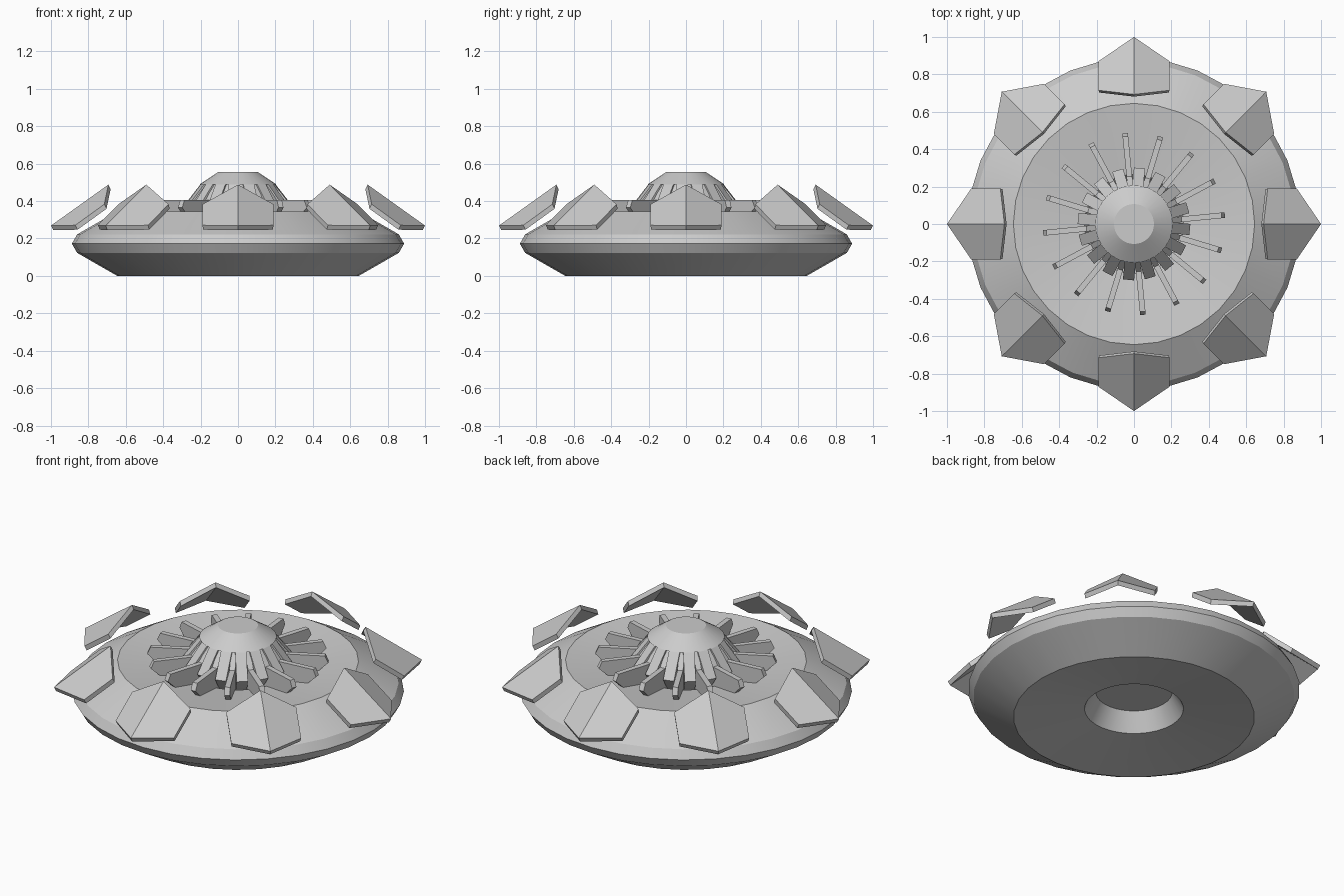
import bpy, bmesh, math

if "Cube" in bpy.data.objects:
    bpy.data.objects.remove(bpy.data.objects["Cube"])

def finish(name, bm, smooth=False):
    bmesh.ops.recalc_face_normals(bm, faces=bm.faces)
    me = bpy.data.meshes.new(name)
    bm.to_mesh(me)
    bm.free()
    ob = bpy.data.objects.new(name, me)
    bpy.context.collection.objects.link(ob)
    if smooth:
        bpy.ops.object.select_all(action='DESELECT')
        ob.select_set(True)
        bpy.context.view_layer.objects.active = ob
        bpy.ops.object.shade_smooth_by_angle(angle=math.radians(20))
    return ob

def lathe(name, profile, n=32):
    """Closed solid of revolution; profile runs bottom to top, ends get capped."""
    bm = bmesh.new()
    rings = [[bm.verts.new((r * math.cos(math.tau * k / n), r * math.sin(math.tau * k / n), z))
              for k in range(n)] for r, z in profile]
    for a, b in zip(rings, rings[1:]):
        for k in range(n):
            j = (k + 1) % n
            bm.faces.new((a[k], a[j], b[j], b[k]))
    bm.faces.new(rings[0])
    bm.faces.new(rings[-1])
    return finish(name, bm, True)

def place(p, ang):
    c, s = math.cos(ang), math.sin(ang)
    return (p[0] * c - p[1] * s, p[0] * s + p[1] * c, p[2])

def prism(bm, front, back, faces=None):
    """Join two matching outlines into a solid plate."""
    a = [bm.verts.new(p) for p in front]
    b = [bm.verts.new(p) for p in back]
    n = len(a)
    for f in faces or [range(n)]:
        bm.faces.new([a[i] for i in f])
        bm.faces.new([b[i] for i in f])
    for i in range(n):
        j = (i + 1) % n
        bm.faces.new((a[i], a[j], b[j], b[i]))

def radial_fins(name, outline, width, count, start):
    bm = bmesh.new()
    for k in range(count):
        ang = start + math.tau * k / count
        prism(bm, [place((r, -width / 2, z), ang) for r, z in outline],
              [place((r, width / 2, z), ang) for r, z in outline])
    return finish(name, bm)

# Saucer body with dished faces and a tapered recess above and below
half = [(0.205, 0.155), (0.265, 0.05), (0.645, 0.0), (0.86, 0.123)]
lathe("saucer_body", half + [(0.888, 0.172)] + [(r, 0.345 - z) for r, z in reversed(half)])

# Central core and its cap
lathe("core", [(0.13, 0.18), (0.13, 0.495)])
lathe("core_cap", [(0.207, 0.488), (0.107, 0.555)])

# Two alternating rings of cooling fins
step = math.tau / 16
radial_fins("long_fins", [(0.12, 0.488), (0.19, 0.488), (0.255, 0.405), (0.47, 0.405),
                          (0.488, 0.365), (0.43, 0.31), (0.28, 0.27), (0.12, 0.2)],
            0.03, 16, step / 4)
radial_fins("short_fins", [(0.12, 0.488), (0.2, 0.488), (0.3, 0.36), (0.28, 0.335),
                           (0.25, 0.3), (0.2, 0.25), (0.12, 0.2)],
            0.06, 16, step * 0.75)

# Eight folded armour plates floating above the rim
top = [(0.693, 0, 0.488), (0.715, 0.19, 0.383), (0.87, 0.19, 0.271),
       (1.0, 0, 0.269), (0.87, -0.19, 0.271), (0.715, -0.19, 0.383)]
for k in range(8):
    ang = math.tau * k / 8
    bm = bmesh.new()
    prism(bm, [place(p, ang) for p in top],
          [place((x - 0.012, y * 0.98, z - 0.024), ang) for x, y, z in top],
          [(0, 1, 2, 3), (0, 3, 4, 5)])
    finish(f"rim_plate_{k + 1}", bm)
